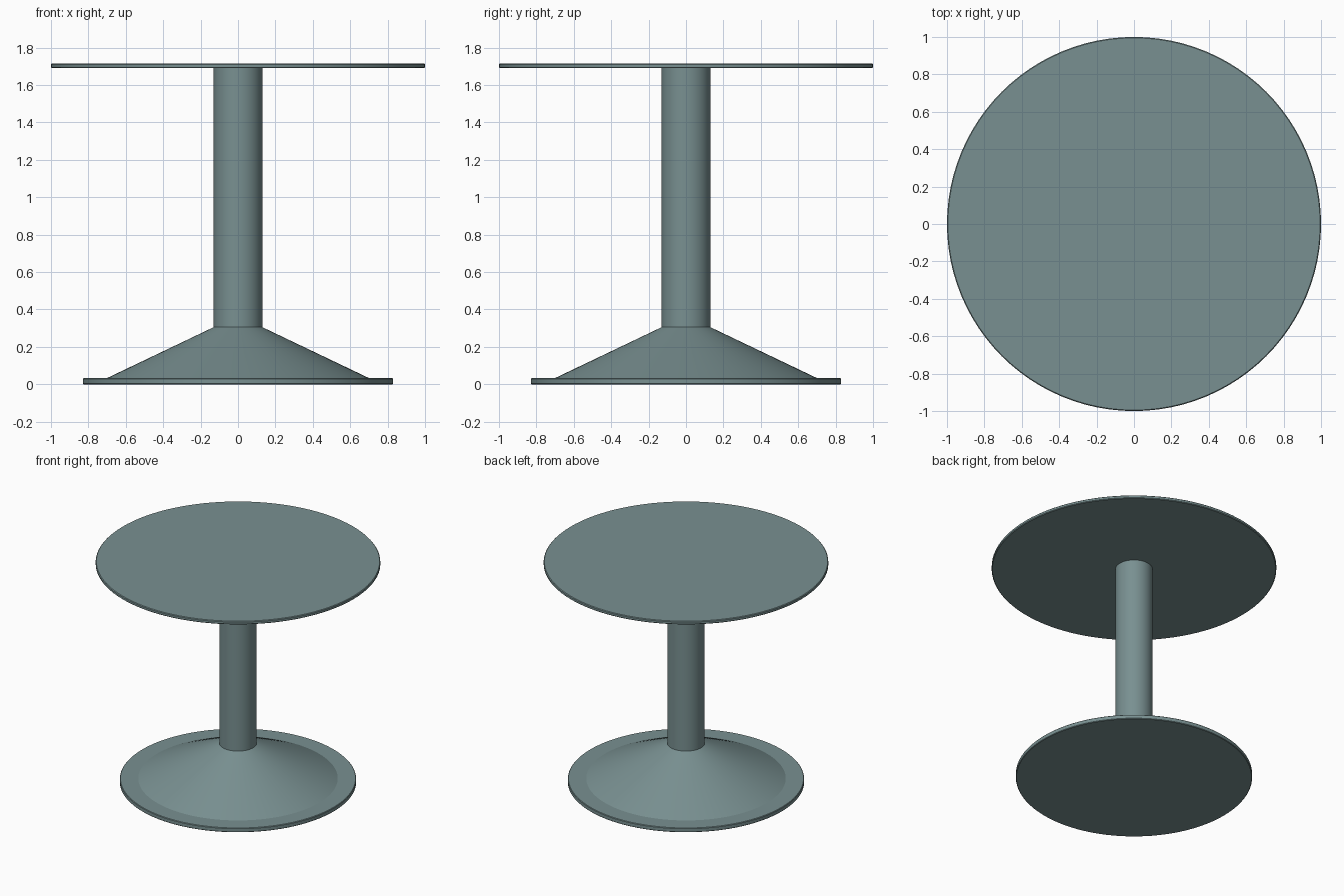
import bpy, bmesh, math

if "Cube" in bpy.data.objects:
    bpy.data.objects.remove(bpy.data.objects["Cube"])

SIDES = 96

metal = bpy.data.materials.new("grey_green_metal")
metal.diffuse_color = (0.19, 0.279, 0.283, 1.0)
metal.use_nodes = True
metal.node_tree.nodes["Principled BSDF"].inputs["Base Color"].default_value = metal.diffuse_color


def lathe(name, profile):
    """Closed solid of revolution from (radius, z) points, bottom to top."""
    bm = bmesh.new()
    rings = []
    for r, z in profile:
        rings.append([bm.verts.new((r * math.cos(2 * math.pi * i / SIDES),
                                    r * math.sin(2 * math.pi * i / SIDES), z))
                      for i in range(SIDES)])
    for lo, hi in zip(rings, rings[1:]):
        for i in range(SIDES):
            j = (i + 1) % SIDES
            bm.faces.new((lo[i], lo[j], hi[j], hi[i]))
    bm.faces.new(rings[0][::-1])
    bm.faces.new(rings[-1])
    mesh = bpy.data.meshes.new(name)
    bm.to_mesh(mesh)
    bm.free()
    mesh.materials.append(metal)
    obj = bpy.data.objects.new(name, mesh)
    bpy.context.collection.objects.link(obj)
    bpy.ops.object.select_all(action='DESELECT')
    obj.select_set(True)
    bpy.context.view_layer.objects.active = obj
    bpy.ops.object.shade_smooth_by_angle(angle=math.radians(22))
    return obj


def disc(name, radius, z0, z1, bevel):
    """Flat round plate with softened rims."""
    return lathe(name, [(radius - bevel, z0), (radius, z0 + bevel),
                        (radius, z1 - bevel), (radius - bevel, z1)])


# Floor plate
disc("base_plate", 0.83, 0.0, 0.033, 0.004)
# Conical foot rising to the column
lathe("base_cone", [(0.705, 0.031), (0.131, 0.305)])
# Central column
lathe("column", [(0.131, 0.30), (0.131, 1.695)])
# Round table top
disc("table_top", 1.0, 1.69, 1.715, 0.005)
